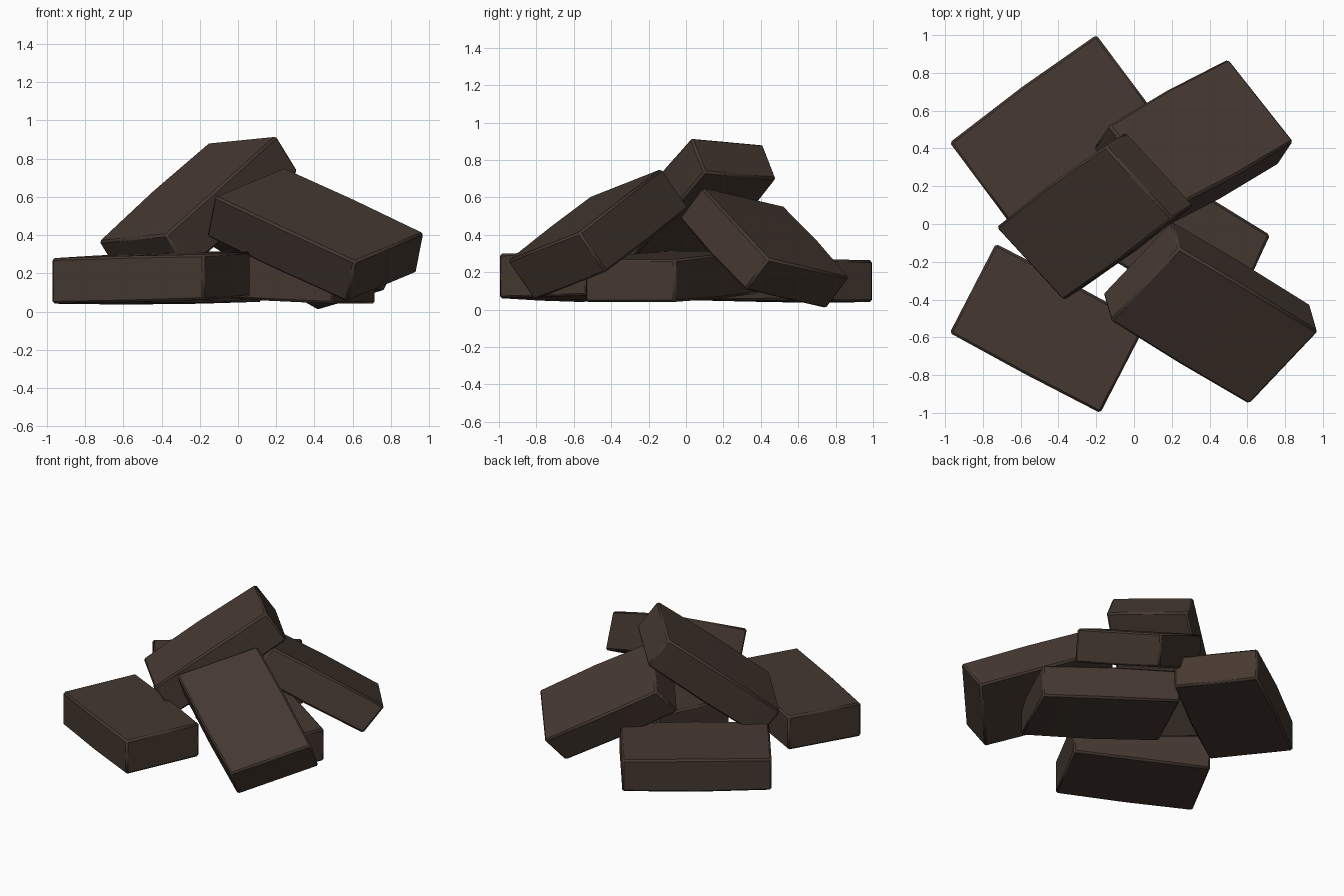
import bpy, bmesh
from mathutils import Vector

if "Cube" in bpy.data.objects:
    bpy.data.objects.remove(bpy.data.objects["Cube"])

mat = bpy.data.materials.new("dark brown")
mat.diffuse_color = (0.06, 0.04, 0.03, 1)
mat.use_nodes = True
mat.node_tree.nodes["Principled BSDF"].inputs["Base Color"].default_value = mat.diffuse_color


def brick(name, corner, length, width, thick, bulge=1.04, grow=0.004):
    """Box spanned by three edge vectors from one top corner, swollen at mid length."""
    L, W, T = Vector(length), Vector(width), Vector(thick)
    centre = Vector(corner) + (L + W + T) / 2
    l, w, t = (v / 2 + v.normalized() * grow for v in (L, W, T))
    bm = bmesh.new()
    rings = []
    for s, k in ((-1, 1), (0, bulge), (1, 1)):
        rings.append([bm.verts.new(centre + l * s + (w * a + t * b) * k)
                      for a, b in ((-1, -1), (1, -1), (1, 1), (-1, 1))])
    for r0, r1 in zip(rings, rings[1:]):
        for i in range(4):
            j = (i + 1) % 4
            bm.faces.new((r0[i], r0[j], r1[j], r1[i]))
    bm.faces.new(rings[0])
    bm.faces.new(rings[-1])
    bmesh.ops.recalc_face_normals(bm, faces=bm.faces)
    me = bpy.data.meshes.new(name)
    bm.to_mesh(me)
    bm.free()
    me.materials.append(mat)
    ob = bpy.data.objects.new(name, me)
    bpy.context.collection.objects.link(ob)
    # worn edges
    bev = ob.modifiers.new("worn edges", "BEVEL")
    bev.width, bev.segments = 0.012, 1
    bev.limit_method, bev.angle_limit = "ANGLE", 0.8
    bpy.context.view_layer.objects.active = ob
    ob.select_set(True)
    bpy.ops.object.shade_smooth_by_angle(angle=0.6)
    ob.select_set(False)


# bricks lying on the ground
brick("front_left_brick", (-0.97, -0.575, 0.275), (0.79, -0.42, 0.02), (0.24, 0.465, 0.015), (0, 0, -0.23), 1.02)
brick("back_left_brick", (-0.97, 0.43, 0.26), (0.77, 0.565, 0), (0.325, -0.435, 0.01), (0, 0, -0.215), 1.04)
brick("middle_brick", (0.715, -0.06, 0.265), (-0.77, 0.45, 0.045), (-0.22, -0.475, 0), (0, 0, -0.22), 1.04)
# bricks leaning on the pile
brick("back_right_brick", (0.84, 0.44, 0.27), (-0.63, -0.35, 0.38), (-0.34, 0.43, -0.10), (-0.08, -0.12, -0.16))
brick("front_right_brick", (0.97, -0.57, 0.41), (-0.73, 0.44, 0.34), (-0.36, -0.38, -0.15), (-0.04, 0.14, -0.205), 1.02)
# brick on top
brick("top_brick", (0.20, 0.03, 0.915), (-0.575, -0.43, -0.515), (-0.35, 0.38, -0.035), (0.11, 0.07, -0.18))
